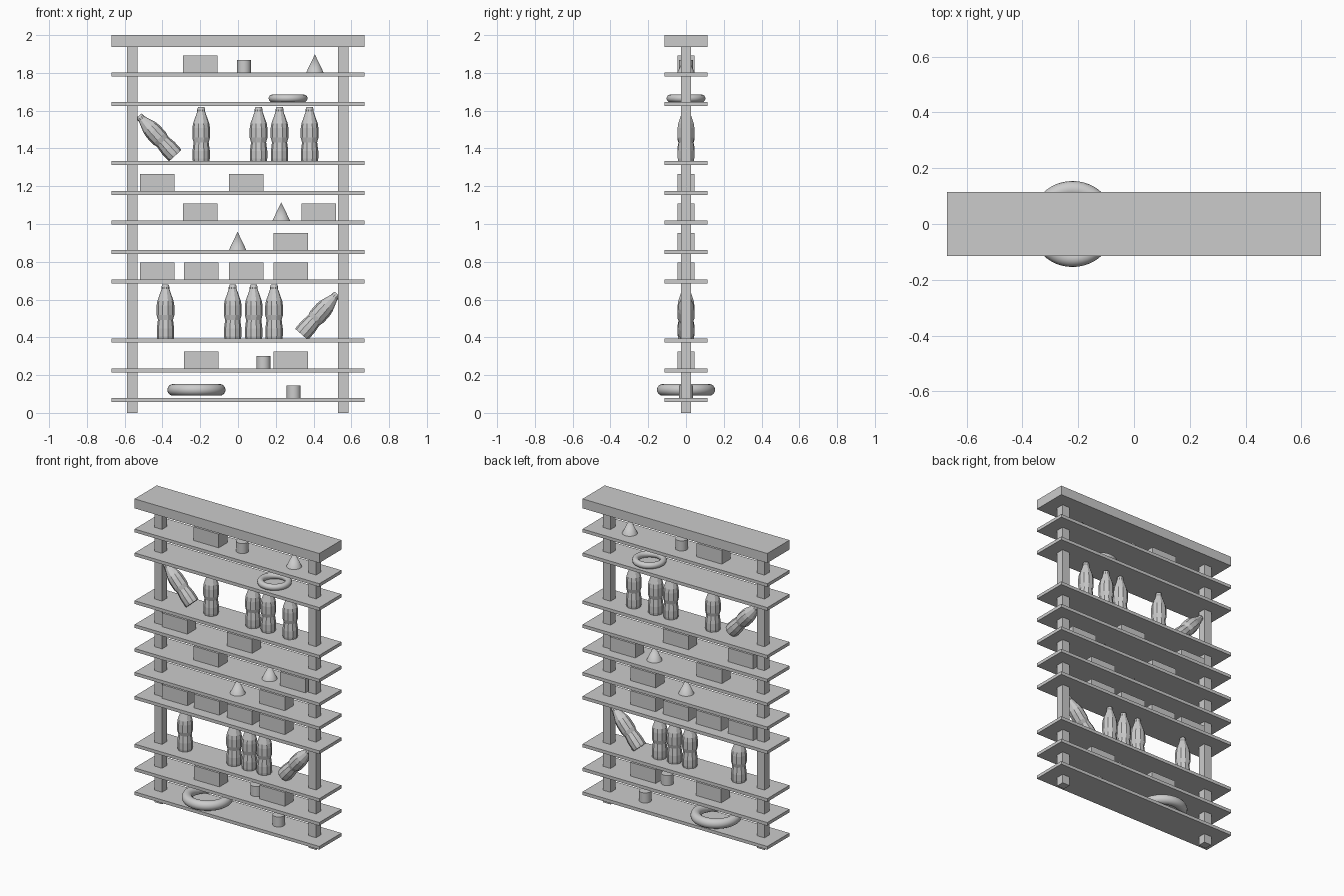
import bpy, bmesh, math
from mathutils import Matrix, Vector

if "Cube" in bpy.data.objects:
    bpy.data.objects.remove(bpy.data.objects["Cube"])

T = 0.021           # shelf thickness
STEP = 0.1566       # shelf spacing


def level(k):
    return 0.069 + STEP * k


def top(k):
    return level(k) + T / 2


def make(name, bm, matrix=None, smooth=False):
    bmesh.ops.recalc_face_normals(bm, faces=bm.faces)
    me = bpy.data.meshes.new(name)
    bm.to_mesh(me)
    bm.free()
    ob = bpy.data.objects.new(name, me)
    bpy.context.collection.objects.link(ob)
    if matrix is not None:
        ob.matrix_world = matrix
    if smooth:
        bpy.ops.object.select_all(action='DESELECT')
        ob.select_set(True)
        bpy.context.view_layer.objects.active = ob
        bpy.ops.object.shade_smooth_by_angle(angle=math.radians(40))
    return ob


def box(name, x, z0, w, d, h):
    bm = bmesh.new()
    bmesh.ops.create_cube(bm, size=1)
    bmesh.ops.scale(bm, vec=(w, d, h), verts=bm.verts)
    return make(name, bm, Matrix.Translation((x, 0, z0 + h / 2)))


def cone(name, x, z0, r1, r2, h):
    bm = bmesh.new()
    bmesh.ops.create_cone(bm, cap_ends=True, segments=32, radius1=r1, radius2=r2, depth=h)
    return make(name, bm, Matrix.Translation((x, 0, z0 + h / 2)), True)


def ring(name, x, z, major, minor):
    bpy.ops.mesh.primitive_torus_add(location=(x, 0, z), major_radius=major, minor_radius=minor,
                                     major_segments=48, minor_segments=16)
    bpy.context.object.name = name
    bpy.ops.object.shade_smooth_by_angle(angle=math.radians(40))


# Faceted bottle, lathed from (radius, height) profile
PROFILE = [(0.044, 0), (0.046, 0.015), (0.046, 0.055), (0.040, 0.1), (0.047, 0.125),
           (0.047, 0.175), (0.043, 0.2), (0.021, 0.262), (0.021, 0.274), (0.017, 0.286)]


def bottle(name, x, z, lean=0, sides=10):
    bm = bmesh.new()
    rings = [[bm.verts.new((r * math.cos(2 * math.pi * i / sides), r * math.sin(2 * math.pi * i / sides), h))
              for i in range(sides)] for r, h in PROFILE]
    for a, b in zip(rings, rings[1:]):
        for i in range(sides):
            j = (i + 1) % sides
            bm.faces.new((a[i], a[j], b[j], b[i]))
    bm.faces.new(rings[0])
    bm.faces.new(rings[-1])
    m = Matrix.Translation((x, 0, z)) @ Matrix.Rotation(math.radians(lean), 4, 'Y')
    return make(name, bm, m)


# Frame: top board, two posts, shelves
box("top_board", 0, 1.938, 1.34, 0.23, 0.062)
for side, x in (("left", -0.56), ("right", 0.557)):
    box(side + "_post", x, 0, 0.055, 0.052, 1.94)
for k in (0, 1, 2, 4, 5, 6, 7, 8, 10, 11):
    box("shelf", 0, level(k) - T / 2, 1.34, 0.23, T)

# Boxes on shelves
for k, xs in {11: [-0.2], 7: [-0.427, 0.043], 6: [-0.2, 0.428], 5: [0.28],
              4: [-0.427, -0.195, 0.043, 0.28], 1: [-0.195, 0.28]}.items():
    for x in xs:
        box("storage_box", x, top(k), 0.183, 0.09, 0.09)

# Cans and cones
for k, x in ((11, 0.032), (1, 0.135), (0, 0.295)):
    cone("can", x, top(k), 0.037, 0.037, 0.066)
for k, x in ((11, 0.407), (6, 0.229), (5, -0.002)):
    cone("cone", x, top(k), 0.046, 0, 0.096)

# Rings
ring("small_ring", 0.265, 1.665, 0.083, 0.02)
ring("large_ring", -0.22, 0.122, 0.123, 0.031)

# Upright and leaning bottles
for k, xs in {8: [-0.195, 0.109, 0.22, 0.379], 2: [-0.384, -0.028, 0.083, 0.191]}.items():
    for x in xs:
        bottle("bottle", x, top(k))
bottle("leaning_bottle_left", -0.332, 1.362, -42.5)
bottle("leaning_bottle_right", 0.336, 0.416, 41.5)
